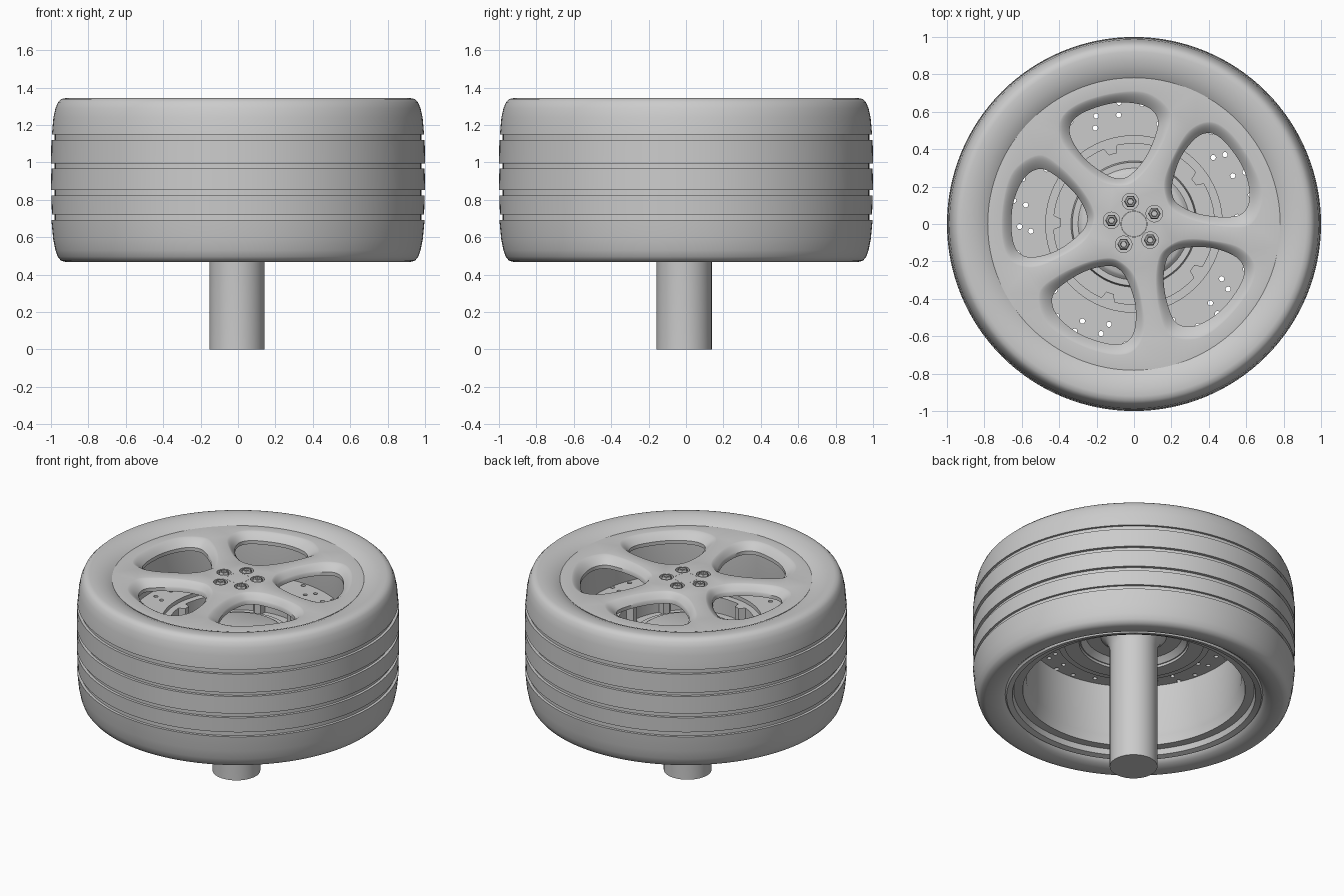
import bpy, bmesh, math
from mathutils import Vector

if "Cube" in bpy.data.objects:
    bpy.data.objects.remove(bpy.data.objects["Cube"])

TAU = 2 * math.pi


def finish(bm, name, angle=38):
    bmesh.ops.remove_doubles(bm, verts=bm.verts, dist=1e-5)
    bmesh.ops.recalc_face_normals(bm, faces=bm.faces)
    me = bpy.data.meshes.new(name)
    bm.to_mesh(me)
    bm.free()
    ob = bpy.data.objects.new(name, me)
    bpy.context.collection.objects.link(ob)
    bpy.ops.object.select_all(action='DESELECT')
    ob.select_set(True)
    bpy.context.view_layer.objects.active = ob
    bpy.ops.object.shade_smooth_by_angle(angle=math.radians(angle))
    return ob


def lathe(name, profile, closed=True, n=128, at=(0, 0)):
    """Spin an (r, z) profile around a vertical axis."""
    bm = bmesh.new()
    rings = [[bm.verts.new((at[0] + r * math.cos(TAU * i / n), at[1] + r * math.sin(TAU * i / n), z))
              for i in range(n)] for r, z in profile]
    pairs = list(zip(rings, rings[1:])) + ([(rings[-1], rings[0])] if closed else [])
    for a, b in pairs:
        for i in range(n):
            j = (i + 1) % n
            bm.faces.new((a[i], a[j], b[j], b[i]))
    bmesh.ops.dissolve_degenerate(bm, dist=1e-6, edges=bm.edges)
    return finish(bm, name)


def circle(r, n, x=0, y=0):
    return [(x + r * math.cos(TAU * i / n), y + r * math.sin(TAU * i / n)) for i in range(n)]


def polar(r, deg):
    return r * math.cos(math.radians(deg)), r * math.sin(math.radians(deg))


def plate(name, stacks):
    """Plate with holes: each stack is a list of (outline, z) from top to bottom."""
    bm = bmesh.new()
    caps = ([], [])
    for stack in stacks:
        rings = [[bm.verts.new((x, y, z)) for x, y in pts] for pts, z in stack]
        n = len(rings[0])
        for a, b in zip(rings, rings[1:]):
            for i in range(n):
                j = (i + 1) % n
                bm.faces.new((a[i], a[j], b[j], b[i]))
        for cap, ring in ((caps[0], rings[0]), (caps[1], rings[-1])):
            cap += [bm.edges.get((ring[i], ring[(i + 1) % n])) for i in range(n)]
    for cap in caps:
        bmesh.ops.triangle_fill(bm, use_beauty=True, edges=cap, normal=(0, 0, 1))
    return finish(bm, name)


def smooth_loop(pts, sub=6):
    """Closed Catmull-Rom curve through 2D points."""
    v = [Vector(p) for p in pts]
    out = []
    for i in range(len(v)):
        a, b, c, d = (v[(i + k) % len(v)] for k in (-1, 0, 1, 2))
        for s in range(sub):
            t = s / sub
            p = 0.5 * (2 * b + (c - a) * t + (2 * a - 5 * b + 4 * c - d) * t * t
                       + (3 * b - a - 3 * c + d) * t ** 3)
            out.append((p.x, p.y))
    return out


# Tyre with four tread grooves
profile = [(0.78, 1.305), (0.80, 1.318), (0.84, 1.334), (0.88, 1.342), (0.92, 1.344), (0.944, 1.339),
           (0.962, 1.322), (0.976, 1.29), (0.987, 1.24)]
for top, bottom in ((1.15, 1.12), (0.995, 0.968), (0.852, 0.822), (0.722, 0.692)):
    rad = 0.995 if top > 1.1 or top < 0.8 else 1.0
    profile += [(rad, top), (0.98, top), (0.98, bottom), (0.998, bottom)]
profile += [(0.988, 0.59), (0.976, 0.53), (0.964, 0.496), (0.947, 0.475), (0.92, 0.467), (0.87, 0.471),
            (0.83, 0.482), (0.80, 0.505), (0.78, 0.56), (0.72, 0.66), (0.72, 1.2), (0.77, 1.26)]
lathe("tyre", profile)

# Rim barrel with stepped rear lip
lathe("rim_barrel", [(0.668, 1.26), (0.668, 0.63), (0.68, 0.60), (0.69, 0.54), (0.745, 0.54), (0.755, 0.505),
                     (0.79, 0.495), (0.80, 0.51), (0.79, 0.56), (0.73, 0.67), (0.73, 1.20), (0.765, 1.26)])

# Five-spoke wheel face: swept windows, lug pockets and a centre bore
outer = [(.705, 12), (.71, 26), (.71, 42), (.685, 53), (.58, 59.5), (.42, 60),
         (.28, 55), (.215, 36), (.23, 16), (.34, 2), (.5, -2), (.63, 0)]
inner = [(.635, 13), (.655, 26), (.655, 40), (.64, 49), (.575, 54), (.44, 55),
         (.31, 48), (.255, 36), (.265, 22), (.35, 9), (.48, 4.5), (.58, 5.5)]
FACE, BACK = 1.314, 1.245
edge = circle(0.782, 128)
bore = circle(0.069, 48)
stacks = [[(edge, FACE - 0.006), (edge, BACK)], [(bore, FACE), (bore, BACK)]]
for k in range(5):
    turn = 72 * k
    a = smooth_loop([polar(r, d + turn) for r, d in outer])
    b = smooth_loop([polar(r, d + turn) for r, d in inner])
    stack = []
    for t in (0, 0.12, 0.3, 0.5, 0.7, 0.87, 1):
        loop = [(p[0] + (q[0] - p[0]) * t, p[1] + (q[1] - p[1]) * t) for p, q in zip(a, b)]
        stack.append((loop, FACE - 0.045 * t ** 1.5))
    stack.append((b, BACK))
    stacks.append(stack)
    # Lug pocket and nut
    x, y = polar(0.122, 27 + turn)
    pocket = circle(0.044, 32, x, y)
    stacks.append([(pocket, FACE), (pocket, BACK)])
    lathe(f"lug_nut_{k + 1}", [(0, 1.23), (0.034, 1.23), (0.034, 1.305), (0.027, 1.32), (0.019, 1.322),
                               (0.016, 1.30), (0, 1.30)], closed=False, n=6, at=(x, y))
    lathe(f"lug_seat_{k + 1}", [(0, 1.23), (0.046, 1.23), (0.046, 1.26), (0, 1.26)], closed=False, n=32, at=(x, y))
plate("wheel_face", stacks)
lathe("centre_cap", [(0, BACK), (0.068, BACK), (0.068, FACE), (0, FACE + 0.002)], closed=False, n=48)

# Drilled brake disc
D0, D1 = 0.95, 1.03
rings = [circle(0.67, 128), circle(0.472, 96)]
for k in range(10):
    for r, d in ((.553, 4), (.612, 1.3), (.588, 26), (.655, 25), (.643, 14)):
        rings.append(circle(0.014, 12, *polar(r, d + 36 * k)))
plate("brake_disc", [[(c, D1), (c, D0)] for c in rings])

# Notched inner wall of the disc bowl
notched = []
for k in range(10):
    base = 35 + 36 * k
    notched += [polar(0.43, base + d) for d in (5, 9, 13, 18, 23, 27, 31)]
    notched += [polar(0.39, base + d) for d in (-3, 0, 3)]
notched.sort(key=lambda p: math.atan2(p[1], p[0]))
rim = circle(0.474, 96)
plate("notched_ring", [[(notched, 1.005), (notched, 0.885)], [(rim, 1.005), (rim, 0.885)]])

# Hub carrier: bowl floor with a raised centre, recessed underneath
lathe("hub", [(0, 0.93), (0.33, 0.93), (0.34, 0.88), (0.436, 0.88), (0.436, 0.895), (0.33, 0.895),
              (0.285, 0.945), (0.27, 0.955), (0, 0.955)], closed=False)

# Axle shaft flaring into the hub
lathe("axle", [(0, 0), (0.148, 0), (0.148, 0.83), (0.155, 0.87), (0.175, 0.905), (0.21, 0.935), (0, 0.935)],
      closed=False, n=64, at=(-0.005, -0.01))
